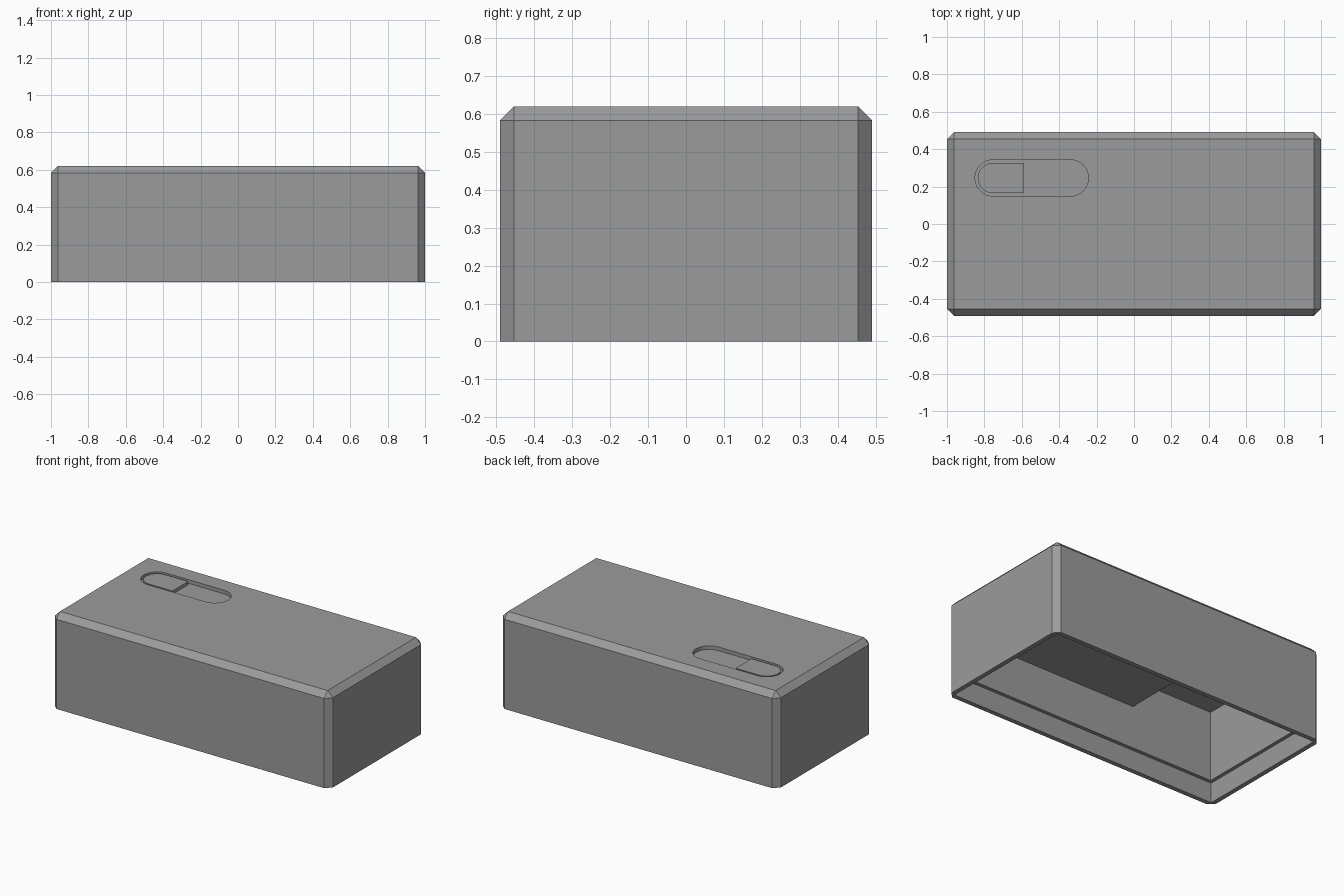
import bpy, bmesh, math

if "Cube" in bpy.data.objects:
    bpy.data.objects.remove(bpy.data.objects["Cube"])

grey = bpy.data.materials.new("mid_grey")
grey.diffuse_color = (0.33, 0.33, 0.33, 1)
grey.use_nodes = True
grey.node_tree.nodes["Principled BSDF"].inputs["Base Color"].default_value = grey.diffuse_color

W, D, H = 1.0, 0.491, 0.62      # half width, half depth, height
CHAMFER = 0.037
RIM_Z, CEILING_Z = 0.13, 0.585


def finish(bm, name):
    bmesh.ops.recalc_face_normals(bm, faces=bm.faces)
    mesh = bpy.data.meshes.new(name)
    bm.to_mesh(mesh)
    bm.free()
    mesh.materials.append(grey)
    obj = bpy.data.objects.new(name, mesh)
    bpy.context.collection.objects.link(obj)
    return obj


def box(name, lo, hi, chamfer=0):
    bm = bmesh.new()
    bmesh.ops.create_cube(bm, size=1)
    for v in bm.verts:
        v.co = [lo[i] + (v.co[i] + 0.5) * (hi[i] - lo[i]) for i in range(3)]
    if chamfer:
        # every edge except those around the open underside
        edges = [e for e in bm.edges if max(v.co.z for v in e.verts) > lo[2] + 0.01]
        bmesh.ops.bevel(bm, geom=edges, offset=chamfer, segments=1, affect='EDGES')
    return finish(bm, name)


def pill(name, x0, x1, yc, r, z0, z1, round_right=True):
    """Upright prism with a rounded left end and a rounded or square right end."""
    n = 16
    pts = [(x0 + r + r * math.cos(a), yc + r * math.sin(a))
           for a in (math.pi / 2 + math.pi * i / n for i in range(n + 1))]
    if round_right:
        pts += [(x1 - r + r * math.cos(a), yc + r * math.sin(a))
                for a in (-math.pi / 2 + math.pi * i / n for i in range(n + 1))]
    else:
        pts += [(x1, yc - r), (x1, yc + r)]
    bm = bmesh.new()
    face = bm.faces.new([bm.verts.new((x, y, z0)) for x, y in pts])
    ext = bmesh.ops.extrude_face_region(bm, geom=[face])
    for v in ext["geom"]:
        if isinstance(v, bmesh.types.BMVert):
            v.co.z = z1
    return finish(bm, name)


def cut(target, cutter):
    mod = target.modifiers.new("cut", 'BOOLEAN')
    mod.operation, mod.solver, mod.object = 'DIFFERENCE', 'EXACT', cutter
    with bpy.context.temp_override(object=target, active_object=target):
        bpy.ops.object.modifier_apply(modifier=mod.name)
    bpy.data.objects.remove(cutter)


def smooth(obj):
    bpy.ops.object.select_all(action='DESELECT')
    obj.select_set(True)
    bpy.context.view_layer.objects.active = obj
    bpy.ops.object.shade_smooth_by_angle(angle=math.radians(30))


# Chamfered outer case, open underneath
case = box("case", (-W, -D, 0), (W, D, H), CHAMFER)

# Thin rim recess, then the slightly narrower main cavity
for t, top in ((0.03, RIM_Z), (0.053, CEILING_Z)):
    cut(case, box("cavity_cutter", (-W + t, -D + t, -0.1), (W - t, D - t, top)))

# Shallow switch slot in the lid
cut(case, pill("slot_cutter", -0.85, -0.243, 0.246, 0.097, H - 0.024, H + 0.1))
smooth(case)

# Sliding switch button at the left end of the slot
button = pill("switch_button", -0.835, -0.587, 0.246, 0.081, H - 0.028, H - 0.003, False)
smooth(button)

# Thick inner block hanging from the ceiling
box("inner_block", (-0.36, -D + 0.048, 0.406), (W - 0.048, D - 0.048, CEILING_Z + 0.005))
